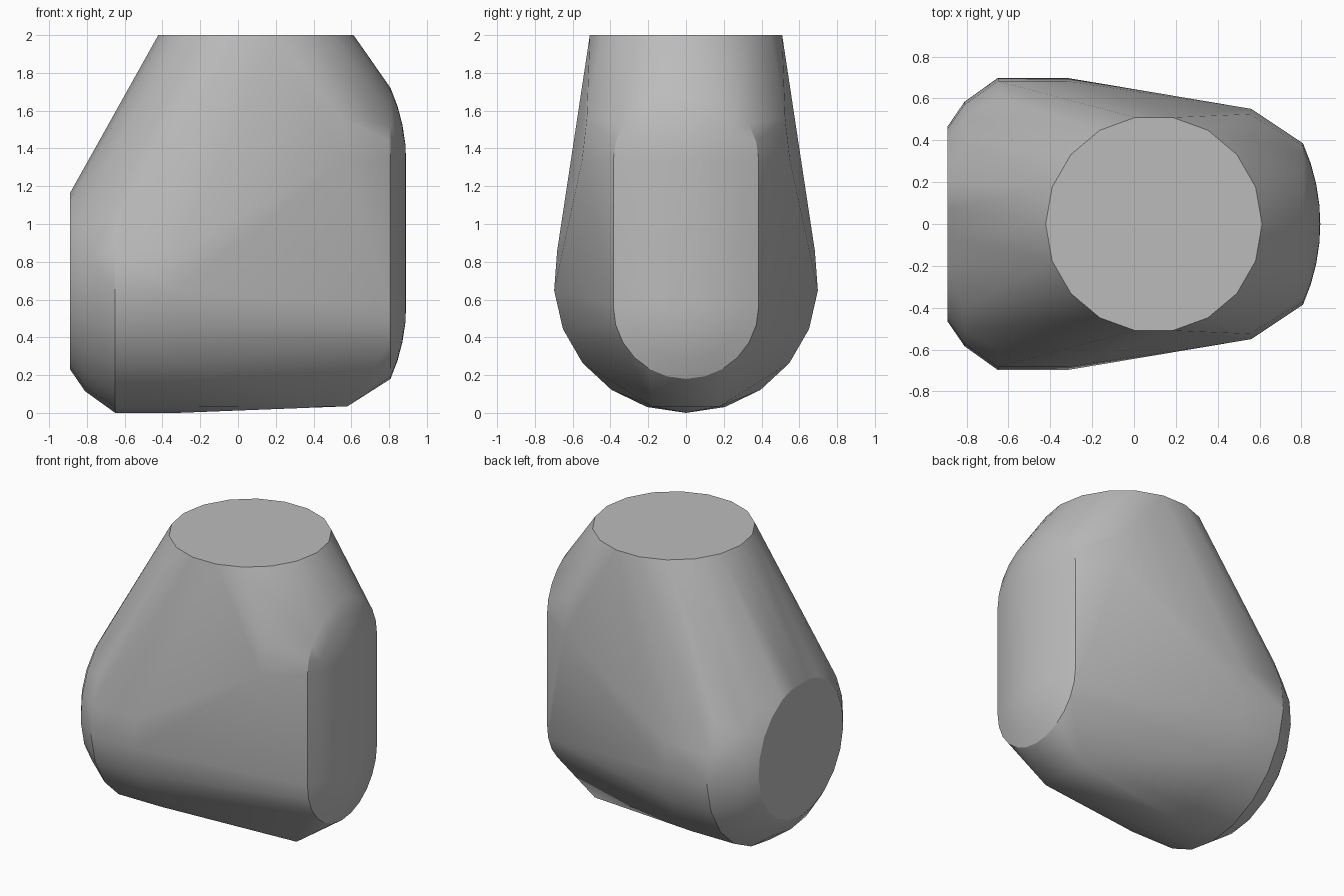
import bpy
import bmesh
from math import sin, cos, pi, radians, sqrt

cube = bpy.data.objects.get("Cube")
if cube:
    bpy.data.objects.remove(cube, do_unlink=True)

grey = bpy.data.materials.new("plain grey")
grey.use_nodes = True
colour = (0.5, 0.5, 0.5, 1)
grey.diffuse_color = colour
grey.node_tree.nodes["Principled BSDF"].inputs["Base Color"].default_value = colour


def upright_ring(x, z, radius, sides):
    """Ring facing along x, with one corner at the bottom."""
    steps = [2 * pi * i / sides for i in range(sides)]
    return [(x, radius * sin(a), z - radius * cos(a)) for a in steps]


def level_ring(x, z, radius, sides):
    """Ring facing up, with one corner on +x."""
    steps = [2 * pi * i / sides for i in range(sides)]
    return [(x + radius * cos(a), radius * sin(a), z) for a in steps]


def stadium_ring(x, low, high, radius, steps=12):
    """Long rounded outline facing along x."""
    points = []
    for i in range(steps + 1):
        a = pi * i / steps - pi / 2
        points.append((x, radius * sin(a), high + radius * cos(a)))
        points.append((x, radius * sin(a), low - radius * cos(a)))
    return points


points = []

# Flat round top
points += level_ring(0.095, 2, 0.517, 18)

# Round barrel along x, with a chamfered flat end
for x, radius in ((-0.89, 0.468), (-0.81, 0.585), (-0.65, 0.7), (-0.32, 0.7)):
    points += upright_ring(x, 0.7, radius, 21)

# Domed long pad on the other end, following a shallow sphere
pad_radius, dome = 0.385, 0.94
for radius in (pad_radius, 0.29, 0.19, 0.09, 0):
    x = 0.89 - dome + sqrt(dome ** 2 - radius ** 2)
    points += stadium_ring(x, 0.565, 1.335, radius)

# Shoulders and lower corners, mirrored in y
for side in (-1, 1):
    points += [(0.56, side * 0.55, 1.34), (0.55, side * 0.525, 1.56),
               (0.58, side * 0.18, 0.035)]

# Skin the sections into one convex body
bm = bmesh.new()
for p in points:
    bm.verts.new(p)
bmesh.ops.remove_doubles(bm, verts=bm.verts, dist=0.0005)
bmesh.ops.convex_hull(bm, input=bm.verts)
bmesh.ops.delete(bm, geom=[v for v in bm.verts if not v.link_faces], context="VERTS")
bmesh.ops.dissolve_limit(bm, angle_limit=radians(0.5), verts=bm.verts, edges=bm.edges)
bmesh.ops.recalc_face_normals(bm, faces=bm.faces)

mesh = bpy.data.meshes.new("body")
bm.to_mesh(mesh)
bm.free()
mesh.materials.append(grey)
body = bpy.data.objects.new("body", mesh)
bpy.context.collection.objects.link(body)

# Smooth shading, with the flat ends kept crisp
bpy.ops.object.select_all(action="DESELECT")
body.select_set(True)
bpy.context.view_layer.objects.active = body
bpy.ops.object.shade_smooth_by_angle(angle=radians(30))
